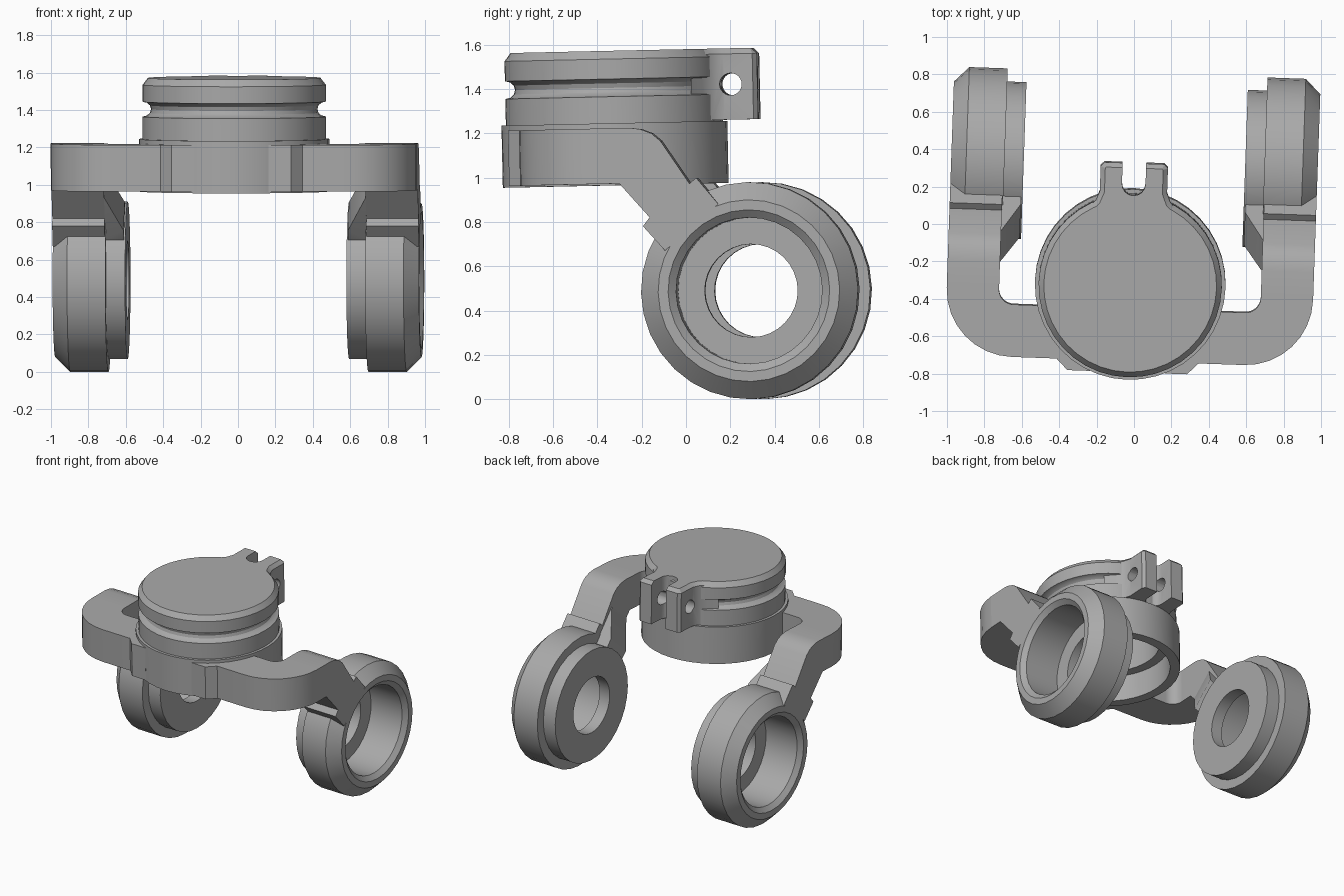
import bpy
import bmesh
from math import sin, cos, pi, radians
from mathutils import Matrix, Vector

if "Cube" in bpy.data.objects:
    bpy.data.objects.remove(bpy.data.objects["Cube"], do_unlink=True)

grey = bpy.data.materials.new("plain_grey")
grey.use_nodes = True
colour = (0.40, 0.40, 0.40, 1)
grey.diffuse_color = colour
grey.node_tree.nodes["Principled BSDF"].inputs["Base Color"].default_value = colour

# The whole assembly sits slightly turned and tilted about the hub
POSE = (Matrix.Translation((-0.02, -0.32, 1.1)) @ Matrix.Rotation(radians(-2), 4, 'Z')
        @ Matrix.Rotation(radians(1.25), 4, 'X') @ Matrix.Translation((0, 0, -1.1)))
parts = []


def finish(name, bm):
    bmesh.ops.remove_doubles(bm, verts=bm.verts, dist=0.0001)
    bmesh.ops.recalc_face_normals(bm, faces=bm.faces)
    mesh = bpy.data.meshes.new(name)
    bm.to_mesh(mesh)
    bm.free()
    mesh.materials.append(grey)
    obj = bpy.data.objects.new(name, mesh)
    bpy.context.collection.objects.link(obj)
    parts.append(obj)
    return obj


def lathe(name, profile, place=Matrix(), steps=32, closed=True):
    """Spin (radius, height) points about z, then place the result."""
    bm = bmesh.new()
    verts = [bm.verts.new((r, 0, h)) for r, h in profile]
    edges = [bm.edges.new(pair) for pair in zip(verts, verts[1:])]
    if closed:
        edges.append(bm.edges.new((verts[-1], verts[0])))
    bmesh.ops.spin(bm, geom=verts + edges, cent=(0, 0, 0), axis=(0, 0, 1),
                   angle=2 * pi, steps=steps, use_merge=True)
    bm.transform(place)
    return finish(name, bm)


def prism(bm, points, shift):
    """Extrude a flat outline by a vector; returns the moved cap."""
    face = bm.faces.new([bm.verts.new(p) for p in points])
    geom = bmesh.ops.extrude_face_region(bm, geom=[face], use_keep_orig=True)["geom"]
    moved = [v for v in geom if isinstance(v, bmesh.types.BMVert)]
    bmesh.ops.translate(bm, verts=moved, vec=shift)
    return [f for f in geom if isinstance(f, bmesh.types.BMFace)][0]


def arc(cx, cy, r, start, end, n):
    return [(cx + r * cos(radians(start + (end - start) * i / n)),
             cy + r * sin(radians(start + (end - start) * i / n))) for i in range(n + 1)]


# Hub ring, open underneath
lathe("hub_ring", [(0.51, 0.965), (0.51, 1.245), (0.37, 1.245), (0.37, 1.16),
                   (0.44, 1.16), (0.44, 0.965)], steps=40)

# Hollow cap with a rounded groove and chamfered top
groove = [(0.49 - 0.045 * sin(pi * i / 6), 1.405 - 0.04 * cos(pi * i / 6)) for i in range(7)]
lathe("cap", [(0, 1.50), (0.37, 1.50), (0.37, 1.235), (0.49, 1.235)] + groove
      + [(0.49, 1.535), (0.462, 1.572), (0, 1.572)], steps=40, closed=False)

# Clamp lugs on the back of the cap, split by a round-bottomed slot
half = [(0.30, 0.36), (0.24, 0.41), (0.20, 0.45), (0.18, 0.50), (0.18, 0.635),
        (0.16, 0.655), (0.063, 0.655)]
slot = arc(0, 0.545, 0.063, 0, -180, 8)
outline = half + slot + [(-x, y) for x, y in reversed(half)]
bm = bmesh.new()
top = prism(bm, [(x, y, 1.25) for x, y in outline], (0, 0, 0.322))
bmesh.ops.recalc_face_normals(bm, faces=bm.faces)
rim = [e for e in top.edges if max(abs(v.co.x) for v in e.verts) > 0.1
       and max(v.co.y for v in e.verts) > 0.37]
bmesh.ops.bevel(bm, geom=rim, offset=0.025, segments=1, affect='EDGES')
lugs = finish("clamp_lugs", bm)

# Bolt hole through both lugs
bm = bmesh.new()
bmesh.ops.create_cone(bm, cap_ends=True, segments=24, radius1=0.05, radius2=0.05, depth=1,
                      matrix=Matrix.Translation((0, 0.535, 1.41)) @ Matrix.Rotation(pi / 2, 4, 'Y'))
cutter = finish("bolt_hole_cutter", bm)
parts.remove(cutter)
cutter.hide_render = True
cut = lugs.modifiers.new("bolt_hole", 'BOOLEAN')
cut.operation = 'DIFFERENCE'
cut.object = cutter
bpy.context.view_layer.update()
drilled = bpy.data.meshes.new_from_object(lugs.evaluated_get(bpy.context.evaluated_depsgraph_get()))
lugs.modifiers.clear()
lugs.data = drilled
bpy.data.objects.remove(cutter, do_unlink=True)

# Arm outlines: the bend seen from above, and the drop with its collar seen from the side
bend = ([(0.457, -0.13), (0.41, -0.24), (0.33, -0.34), (0.24, -0.41), (0.20, -0.47),
         (0.32, -0.47), (0.38, -0.41)]
        + arc(0.62, -0.05, 0.36, -90, 0, 8) + arc(0.62, -0.05, 0.08, 0, -90, 8))
drop = [(-0.05, 0.972), (-0.05, 1.222), (0.10, 1.222), (0.15, 1.215), (0.20, 1.195),
        (0.24, 1.16), (0.367, 0.965), (0.398, 0.99), (0.495, 0.87), (0.25, 0.665),
        (0.153, 0.777), (0.184, 0.816), (0.05, 0.972)]
brace = [(0.70, 0.09, 0.93), (0.70, 0.26, 1.07), (0.70, 0.44, 0.85), (0.70, 0.27, 0.70),
         (0.60, 0.22, 0.75), (0.60, 0.40, 0.90), (0.60, 0.44, 0.85), (0.60, 0.27, 0.70)]
wheel = [(0.21, 0.592), (0.42, 0.592), (0.42, 0.695), (0.49, 0.695), (0.49, 0.90),
         (0.41, 0.98), (0.365, 0.98), (0.33, 0.95), (0.33, 0.68), (0.21, 0.68)]

for side, s in (("left", 1), ("right", -1)):
    # Curved arm with its sloping drop
    bm = bmesh.new()
    prism(bm, [(s * x, y, 0.972) for x, y in bend], (0, 0, 0.25))
    prism(bm, [(s * 0.70, y, z) for y, z in drop], (s * 0.28, 0, 0))
    finish(side + "_arm", bm)

    # Wedge bracing the arm to the inner boss
    bm = bmesh.new()
    verts = [bm.verts.new((s * x, y, z)) for x, y, z in brace]
    hull = bmesh.ops.convex_hull(bm, input=verts)
    bmesh.ops.dissolve_limit(bm, angle_limit=0.02, verts=bm.verts, edges=bm.edges)
    finish(side + "_brace", bm)

    # Round housing with boss, bore and through hole
    lathe(side + "_housing", wheel,
          Matrix.Translation((0, 0.625, 0.476)) @ Matrix.Rotation(s * pi / 2, 4, 'Y'))

# Pose everything and smooth the round faces
bpy.ops.object.select_all(action='DESELECT')
for obj in parts:
    obj.data.transform(POSE)
    obj.select_set(True)
bpy.context.view_layer.objects.active = parts[0]
bpy.ops.object.shade_smooth_by_angle(angle=radians(30))
